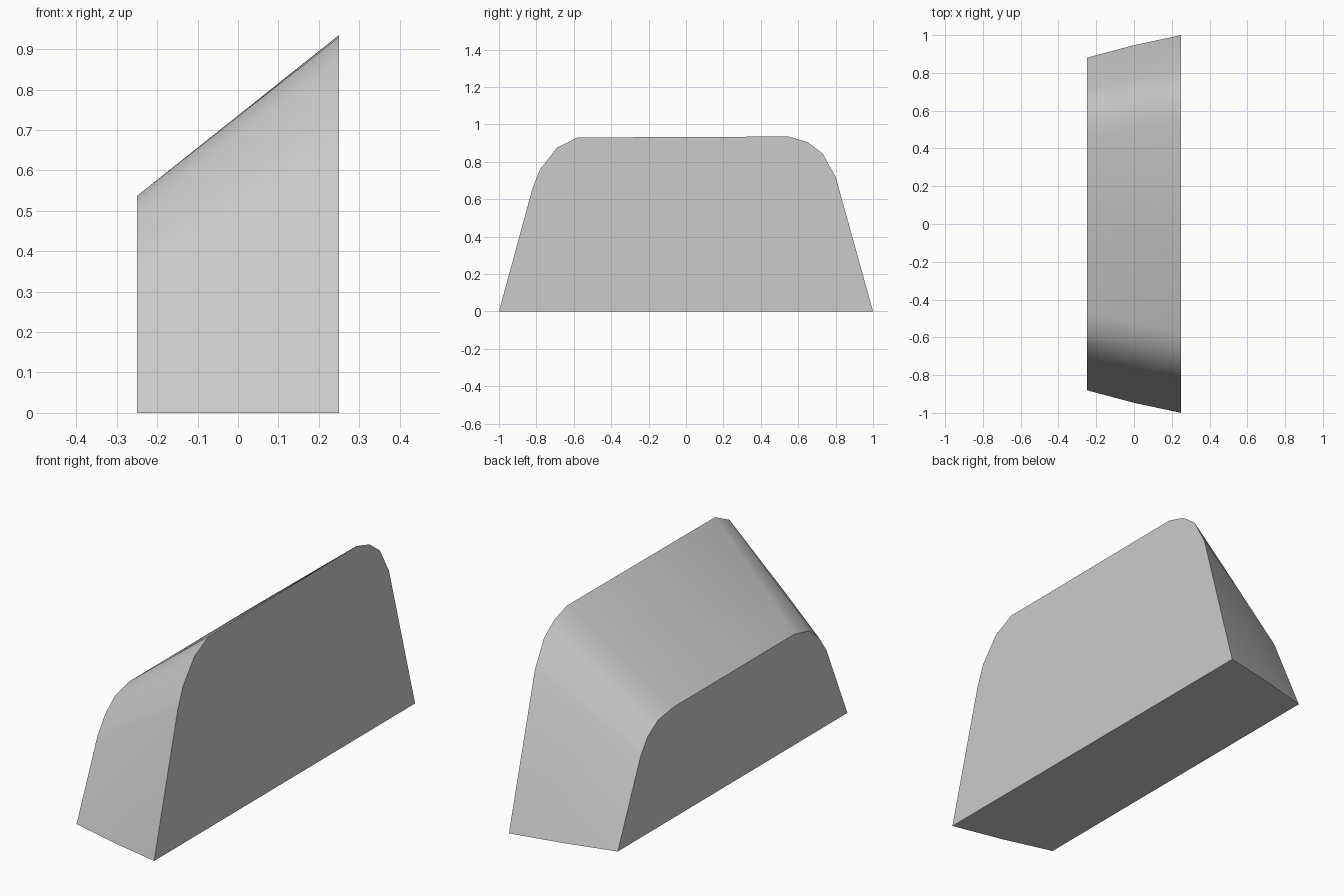
import bpy, bmesh

cube = bpy.data.objects.get("Cube")
if cube:
    bpy.data.objects.remove(cube, do_unlink=True)

# Single grey material
GREY = (0.6, 0.6, 0.6, 1)
mat = bpy.data.materials.new("light_grey")
mat.use_nodes = True
mat.diffuse_color = GREY
mat.node_tree.nodes["Principled BSDF"].inputs["Base Color"].default_value = GREY

# Rounded trapezoid outlines (y, z): tall face and short face
tall = [(-1, 0), (-.82, .66), (-.78, .76), (-.69, .875), (-.58, .93),
        (.55, .935), (.65, .905), (.73, .845), (.8, .72), (1, 0)]
short = [(-.88, 0), (-.72, .365), (-.66, .45), (-.585, .51), (-.47, .537),
         (.45, .537), (.57, .52), (.65, .47), (.705, .395), (.88, 0)]
BOW = 1.007  # the ends bulge slightly midway
middle = [((a + c) / 2 * BOW, (b + d) / 2) for (a, b), (c, d) in zip(tall, short)]

# Wedge body lofted from the short face to the tall face
bm = bmesh.new()
rings = [[bm.verts.new((x, y, z)) for y, z in outline]
         for x, outline in ((-.25, short), (0, middle), (.25, tall))]
for r0, r1 in zip(rings, rings[1:]):
    for i in range(len(r0)):
        j = (i + 1) % len(r0)
        bm.faces.new((r0[i], r0[j], r1[j], r1[i]))
bm.faces.new(rings[0])
bm.faces.new(rings[-1])
bmesh.ops.recalc_face_normals(bm, faces=bm.faces)
mesh = bpy.data.meshes.new("wedge_body")
bm.to_mesh(mesh)
bm.free()
mesh.materials.append(mat)
body = bpy.data.objects.new("wedge_body", mesh)
bpy.context.collection.objects.link(body)

# Smooth the rounded shoulders, keep the outline edges sharp
bpy.ops.object.select_all(action='DESELECT')
body.select_set(True)
bpy.context.view_layer.objects.active = body
bpy.ops.object.shade_smooth_by_angle(angle=0.6)
